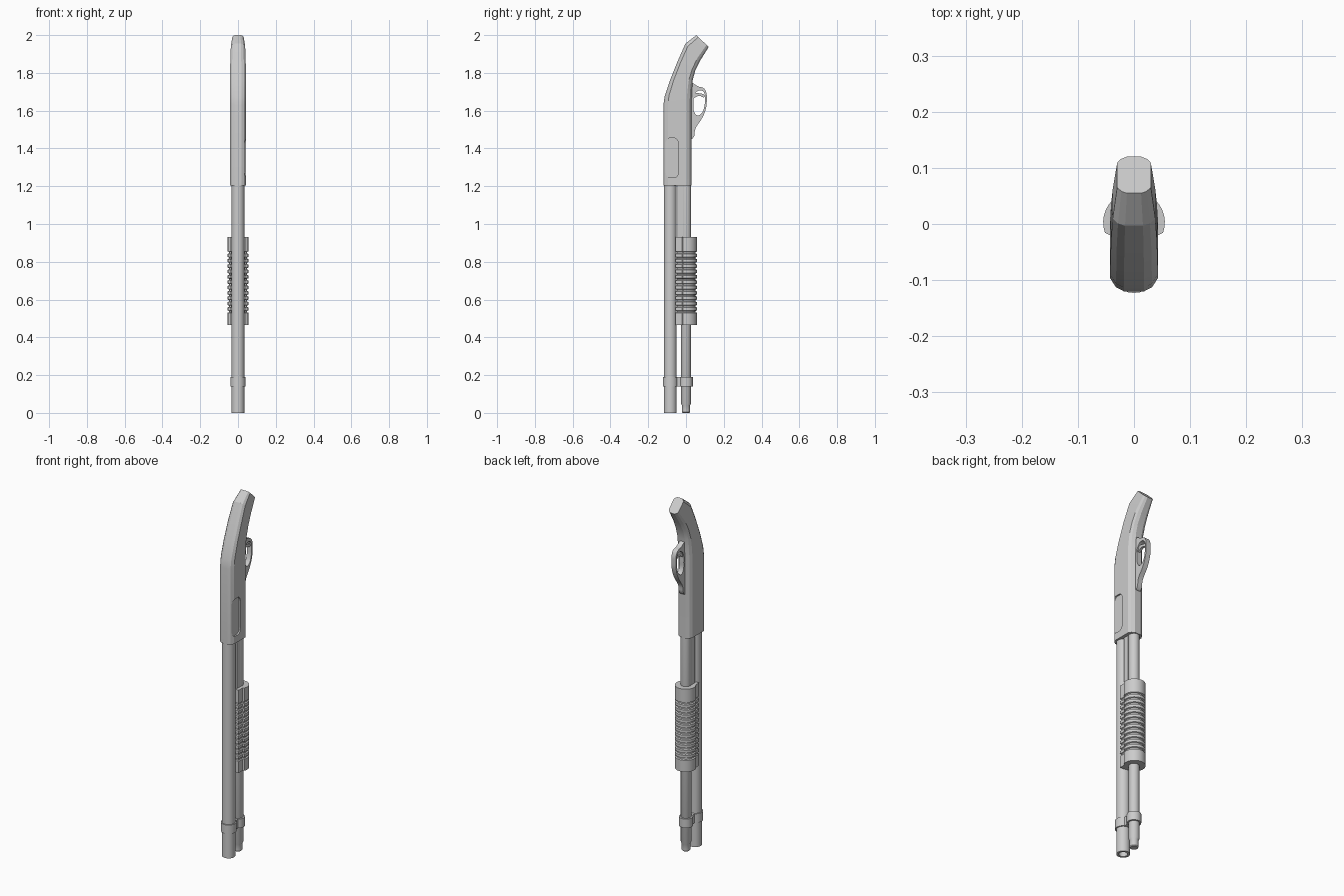
import bpy, bmesh, math
from math import sin, cos, pi, radians

cube = bpy.data.objects.get("Cube")
if cube:
    bpy.data.objects.remove(cube, do_unlink=True)

GREY = (0.6, 0.6, 0.6, 1)
grey = bpy.data.materials.new("plain_grey")
grey.use_nodes = True
grey.diffuse_color = GREY
grey.node_tree.nodes["Principled BSDF"].inputs["Base Color"].default_value = GREY


def activate(ob):
    bpy.ops.object.select_all(action='DESELECT')
    ob.select_set(True)
    bpy.context.view_layer.objects.active = ob


def loft(name, rings, angle=None):
    """Skin a list of equal-length closed rings and cap both ends."""
    bm = bmesh.new()
    rows = [[bm.verts.new(p) for p in ring] for ring in rings]
    n = len(rows[0])
    for a, b in zip(rows, rows[1:]):
        for i in range(n):
            j = (i + 1) % n
            bm.faces.new((a[i], a[j], b[j], b[i]))
    bm.faces.new(rows[0])
    bm.faces.new(rows[-1])
    bmesh.ops.recalc_face_normals(bm, faces=bm.faces)
    me = bpy.data.meshes.new(name)
    bm.to_mesh(me)
    bm.free()
    me.materials.append(grey)
    ob = bpy.data.objects.new(name, me)
    bpy.context.collection.objects.link(ob)
    if angle:
        activate(ob)
        bpy.ops.object.shade_smooth_by_angle(angle=radians(angle))
    return ob


def lathe(name, profile, y=0, sides=24):
    """Turn (radius, height) pairs around an upright axis."""
    turn = [2 * pi * i / sides for i in range(sides)]
    return loft(name, [[(r * cos(t), y + r * sin(t), z) for t in turn]
                       for r, z in profile], 30)


def plate(name, outlines, half):
    """Extrude side-on (y, z) outlines; inner outlines become holes."""
    cu = bpy.data.curves.new(name, 'CURVE')
    cu.dimensions = '2D'
    cu.fill_mode = 'BOTH'
    cu.extrude = half
    for pts in outlines:
        sp = cu.splines.new('BEZIER')
        sp.bezier_points.add(len(pts) - 1)
        for bp, (y, z) in zip(sp.bezier_points, pts):
            bp.co = (y, z, 0)
            bp.handle_left_type = bp.handle_right_type = 'AUTO'
        sp.use_cyclic_u = True
        sp.resolution_u = 4
    cu.materials.append(grey)
    ob = bpy.data.objects.new(name, cu)
    ob.rotation_euler = (pi / 2, 0, pi / 2)
    bpy.context.collection.objects.link(ob)
    activate(ob)
    bpy.ops.object.convert(target='MESH')
    bpy.ops.object.shade_smooth_by_angle(angle=radians(35))
    return ob


def box(name, x, y0, y1, z0, z1, w):
    return loft(name, [[(x - w, y0, z), (x + w, y0, z), (x + w, y1, z), (x - w, y1, z)]
                       for z in (z0, z1)])


BARREL_Y = -0.083

# Barrel with an open bore, and the tube beside it
lathe("barrel", [(.001, .15), (.022, .15), (.022, 0), (.034, 0), (.034, 1.22)], BARREL_Y)
lathe("lower_tube", [(.019, 0), (.022, .004), (.022, .04), (.027, .05), (.027, 1.22)])

# Clamp joining both tubes
lathe("clamp_barrel_ring", [(.04, .14), (.04, .19)], BARREL_Y)
lathe("clamp_tube_ring", [(.036, .14), (.036, .19)])
box("clamp_bridge", 0, -.06, -.02, .14, .19, .02)

# Sliding bars between the handgrip and the body
for side, x in (("left", .021), ("right", -.021)):
    box(side + "_slide_bar", x, -.045, -.015, .9, 1.22, .004)

# Ribbed handgrip: round underside, narrower shoulders toward the barrel
arc = [radians(-20 + 220 * i / 20) for i in range(21)]
section = [(.055 * cos(t), .003 + .055 * sin(t)) for t in arc]
section += [(-.043, -.02), (-.043, -.055), (.043, -.055), (.043, -.02)]
levels = [(1, .465)]
RIBS = 12
step = .34 / RIBS
for i in range(RIBS):
    z = .53 + i * step
    levels += [(1, z), (.88, z + .003), (.88, z + .010), (1, z + .013)]
levels.append((1, .93))
loft("handgrip", [[(x * s, y * s, z) for x, y in section] for s, z in levels], 25)

# Body and rear grip: front edge, back edge, half width
stations = [
    ((-.12, 1.205), (.03, 1.205), .043),
    ((-.12, 1.63), (.03, 1.66), .043),
    ((-.113, 1.675), (.032, 1.71), .043),
    ((-.085, 1.76), (.036, 1.765), .042),
    ((-.045, 1.86), (.05, 1.815), .041),
    ((-.003, 1.955), (.075, 1.865), .038),
    ((.055, 2.0), (.12, 1.937), .03),
]
half = [(0, .42), (.05, .75), (.16, 1), (.83, 1), (.93, .8), (1, .42)]
outline = half + [(t, -w) for t, w in reversed(half)]
body = loft("body_and_grip", [
    [(w * k, f[0] + (b[0] - f[0]) * t, f[1] + (b[1] - f[1]) * t) for t, k in outline]
    for f, b, w in stations], 12)

# Recessed side port on the left face
port = []
for cy, cz, start in ((-.062, 1.425, 0), (-.086, 1.425, 90), (-.086, 1.275, 180), (-.062, 1.275, 270)):
    for i in range(5):
        t = radians(start + 22.5 * i)
        port.append((cy + .022 * cos(t), cz + .03 * sin(t)))
cutter = loft("port_cutter", [[(x, y, z) for y, z in port] for x in (.035, .07)])
cutter.hide_render = True
cut = body.modifiers.new("side_port", 'BOOLEAN')
cut.operation = 'DIFFERENCE'
cut.solver = 'EXACT'
cut.object = cutter
activate(body)
bpy.ops.object.modifier_apply(modifier=cut.name)
bpy.data.objects.remove(cutter, do_unlink=True)

# Finger guard with its opening, and the curved lever inside
plate("finger_guard", [
    [(.022, 1.45), (.037, 1.455), (.05, 1.505), (.085, 1.56), (.105, 1.61), (.110, 1.66),
     (.106, 1.70), (.092, 1.72), (.065, 1.728), (.045, 1.74), (.022, 1.75)],
    [(.04, 1.635), (.045, 1.59), (.06, 1.575), (.08, 1.583), (.095, 1.612), (.1, 1.65),
     (.098, 1.69), (.085, 1.705), (.06, 1.703), (.043, 1.68)]], .014)
plate("finger_lever", [
    [(.025, 1.655), (.045, 1.668), (.07, 1.678), (.098, 1.672),
     (.098, 1.682), (.07, 1.692), (.045, 1.695), (.025, 1.70)]], .007)
